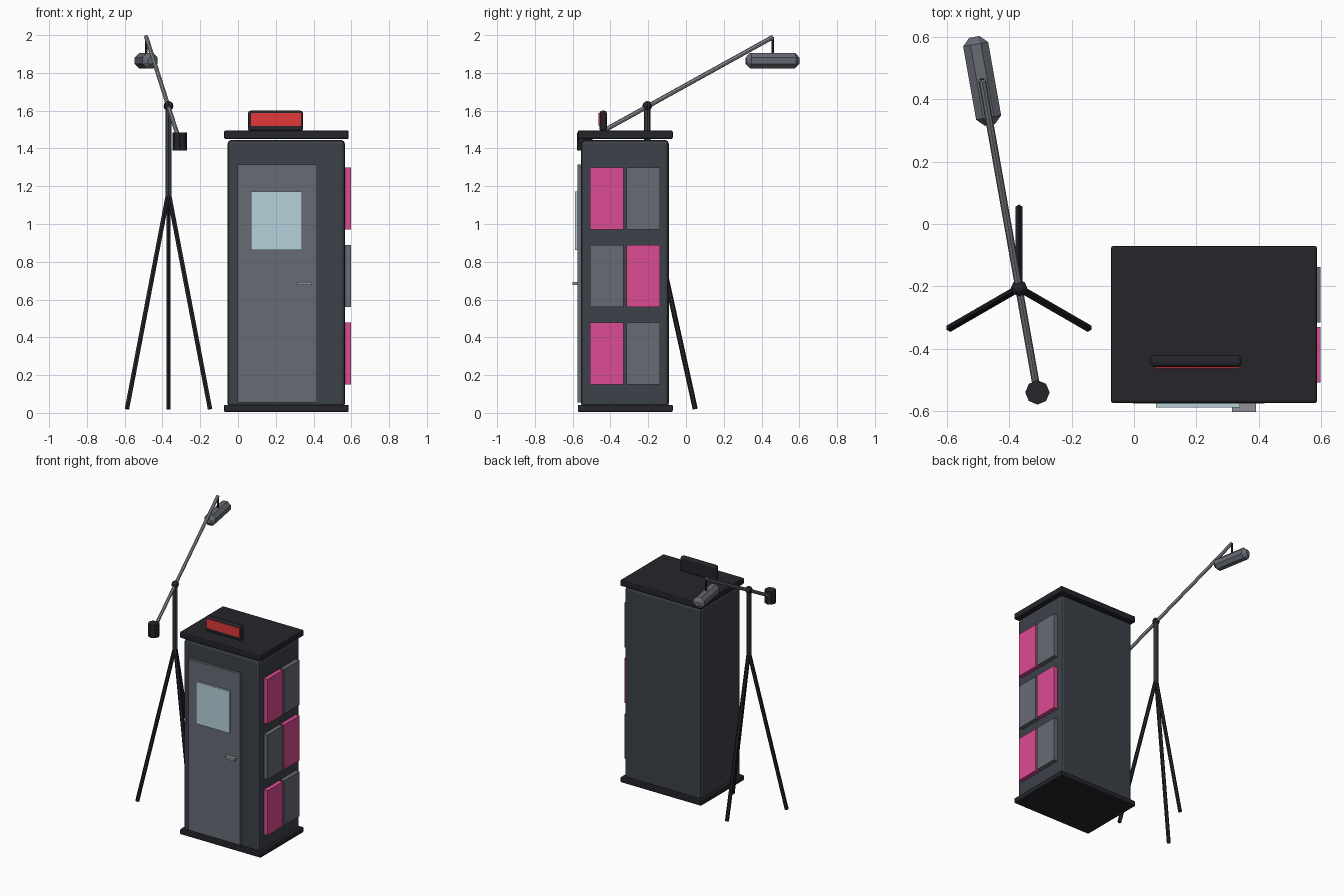
import bpy, math
from mathutils import Vector

if "Cube" in bpy.data.objects:
    bpy.data.objects.remove(bpy.data.objects["Cube"])


def material(name, r, g, b):
    m = bpy.data.materials.new(name)
    m.diffuse_color = (r, g, b, 1)
    m.use_nodes = True
    m.node_tree.nodes["Principled BSDF"].inputs["Base Color"].default_value = m.diffuse_color
    return m


BLACK = material("black", 0.018, 0.018, 0.024)
BODY = material("charcoal", 0.045, 0.054, 0.067)
GREY = material("grey", 0.135, 0.147, 0.175)
METAL = material("metal", 0.28, 0.29, 0.32)
GLASS = material("glass", 0.47, 0.64, 0.72)
PINK = material("pink", 0.71, 0.07, 0.29)
RED = material("red", 0.76, 0.04, 0.04)


def finish(o, name, mat, bevel=0, segments=1):
    o.name = name
    o.data.materials.append(mat)
    if bevel:
        b = o.modifiers.new("bevel", 'BEVEL')
        b.width, b.segments = bevel, segments
        b.limit_method, b.angle_limit = 'ANGLE', math.radians(60)
    return o


def box(name, x, y, z, mat, bevel=0, segments=1):
    """Box from (min, max) pairs on each axis."""
    bpy.ops.mesh.primitive_cube_add(size=1, location=[sum(p) / 2 for p in (x, y, z)])
    o = bpy.context.object
    o.scale = [p[1] - p[0] for p in (x, y, z)]
    bpy.ops.object.transform_apply(location=False, rotation=False, scale=True)
    return finish(o, name, mat, bevel, segments)


def rod(name, a, b, r, mat, sides=8, bevel=0, turn=0):
    """Cylinder running from point a to point b."""
    a, b = Vector(a), Vector(b)
    bpy.ops.mesh.primitive_cylinder_add(vertices=sides, radius=r, depth=(b - a).length,
                                        rotation=(0, 0, turn))
    bpy.ops.object.transform_apply(location=False, rotation=True, scale=False)
    o = bpy.context.object
    o.location = (a + b) / 2
    o.rotation_euler = (b - a).to_track_quat('Z', 'Y').to_euler()
    return finish(o, name, mat, bevel)


# Booth shell
box("booth_body", (-0.055, 0.566), (-0.556, -0.091), (0.03, 1.445), BODY, 0.02, 2)
box("booth_base", (-0.074, 0.586), (-0.573, -0.07), (0.004, 0.043), BLACK, 0.008, 2)
box("booth_roof", (-0.074, 0.586), (-0.573, -0.07), (1.45, 1.495), BLACK, 0.008, 2)

# Door
box("door", (-0.003, 0.418), (-0.574, -0.545), (0.055, 1.316), GREY)
box("door_window", (0.07, 0.34), (-0.587, -0.565), (0.863, 1.172), GLASS)
box("door_handle", (0.313, 0.391), (-0.601, -0.57), (0.676, 0.694), METAL)

# Chequered side panels
for row, z in enumerate((0.15, 0.561, 0.97)):
    for col, y in enumerate((-0.508, -0.315)):
        box(f"side_panel_{row}_{col}", (0.555, 0.597), (y, y + 0.178), (z, z + 0.329),
            GREY if (row + col) % 2 else PINK)

# Lit sign on the roof
box("sign_housing", (0.053, 0.344), (-0.458, -0.419), (1.49, 1.6), BLACK, 0.014, 3)
box("sign_light", (0.068, 0.336), (-0.462, -0.445), (1.519, 1.588), RED)

# Tripod stand
X, Y = -0.368, -0.205
rod("stand_pole", (X, Y, 1.13), (X, Y, 1.62), 0.017, BODY)
for i in range(3):
    a = math.radians(90 + 120 * i)
    foot = (X + 0.254 * math.cos(a), Y + 0.254 * math.sin(a), 0.02)
    rod(f"tripod_leg_{i}", (X, Y, 1.17), foot, 0.0135, BLACK, 6)
bpy.ops.mesh.primitive_uv_sphere_add(segments=8, ring_count=6, radius=0.026, location=(X, Y, 1.625))
finish(bpy.context.object, "boom_joint", BLACK)

# Boom arm with counterweight
tip = Vector((-0.486, 0.46, 1.99))
tail = Vector((-0.309, -0.539, 1.437))
rod("boom_arm", tail, tip, 0.012, METAL)
rod("counterweight", tail + Vector((0, 0, -0.047)), tail + Vector((0, 0, 0.047)), 0.039, BLACK, 8)

# Hanging microphone
centre = Vector((-0.486, 0.458, 1.865))
half = Vector((-0.174, 0.985, 0)) * 0.143
rod("microphone_hanger", (tip.x, tip.y, 1.89), tip, 0.007, BLACK, 6)
rod("microphone", centre - half, centre + half, 0.044, GREY, 8, 0.024, math.radians(22.5))
